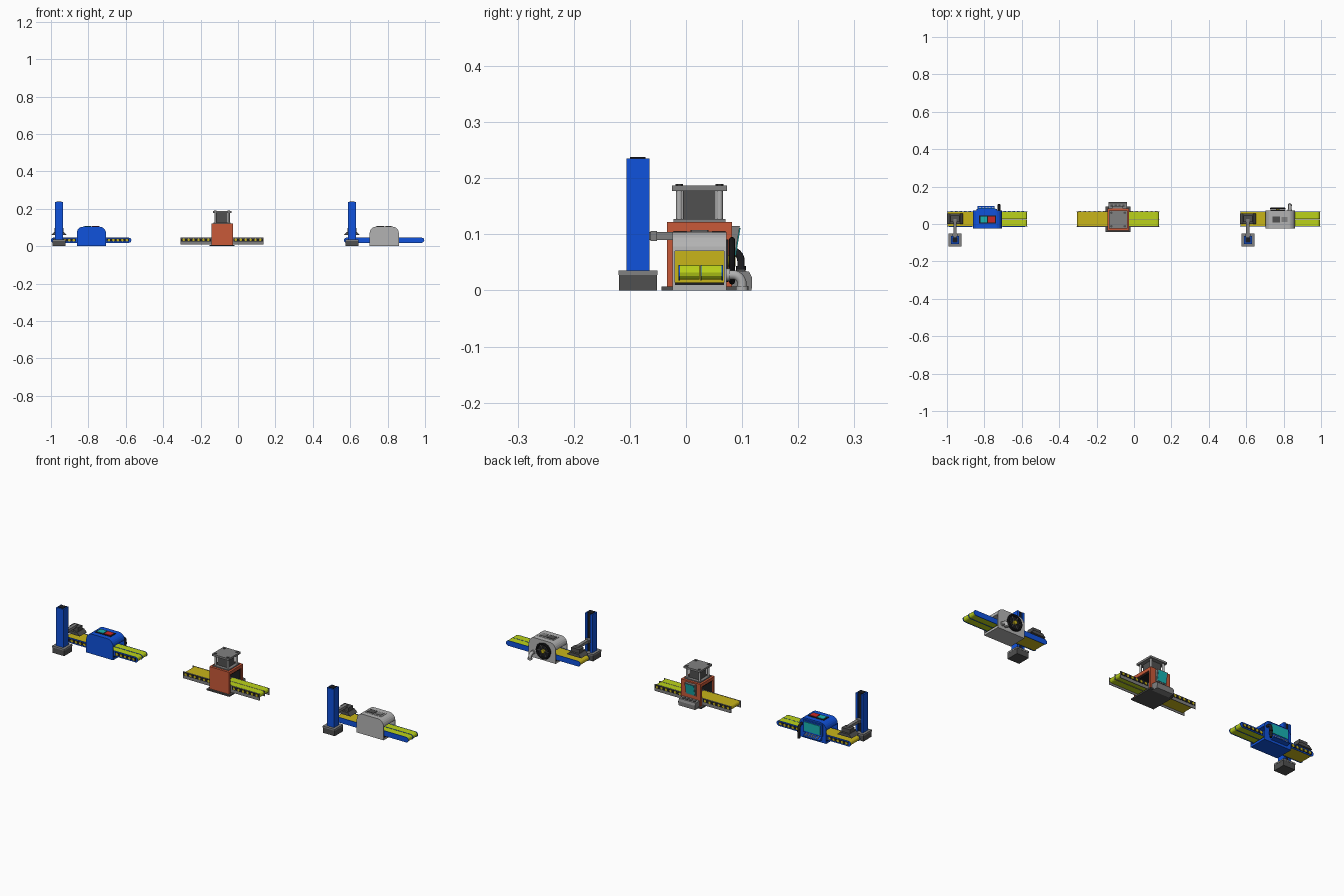
import bpy, bmesh
from math import pi, sin, cos
from mathutils import Vector

if "Cube" in bpy.data.objects:
    bpy.data.objects.remove(bpy.data.objects["Cube"])


def mat(name, r, g, b):
    m = bpy.data.materials.new(name)
    m.diffuse_color = (r, g, b, 1)
    m.use_nodes = True
    m.node_tree.nodes["Principled BSDF"].inputs["Base Color"].default_value = m.diffuse_color
    return m


BLUE = mat("blue", 0.005, 0.085, 0.72)
ORANGE = mat("orange", 0.58, 0.1, 0.04)
YELLOW = mat("yellow", 0.58, 0.46, 0.01)
LIME = mat("lime", 0.5, 0.65, 0.01)
TEAL = mat("teal", 0.01, 0.45, 0.45)
RED = mat("red", 0.6, 0.02, 0.02)
DARK = mat("dark", 0.012, 0.012, 0.014)
STEEL = mat("steel", 0.22, 0.22, 0.22)
IRON = mat("iron", 0.08, 0.08, 0.08)
PALE = mat("pale", 0.45, 0.45, 0.45)


def prism(name, pts, axis, a, b, m):
    """Extrude a profile: axis 'y' takes (x, z) points, axis 'x' takes (y, z)."""
    bm = bmesh.new()
    put = (lambda p: (p[0], a, p[1])) if axis == 'y' else (lambda p: (a, p[0], p[1]))
    f = bm.faces.new([bm.verts.new(put(p)) for p in pts])
    r = bmesh.ops.extrude_face_region(bm, geom=[f])
    d = Vector((0, b - a, 0)) if axis == 'y' else Vector((b - a, 0, 0))
    bmesh.ops.translate(bm, vec=d, verts=[v for v in r['geom'] if isinstance(v, bmesh.types.BMVert)])
    bmesh.ops.recalc_face_normals(bm, faces=bm.faces)
    me = bpy.data.meshes.new(name)
    bm.to_mesh(me)
    bm.free()
    me.materials.append(m)
    ob = bpy.data.objects.new(name, me)
    bpy.context.collection.objects.link(ob)
    return ob


def box(name, x0, x1, y0, y1, z0, z1, m):
    return prism(name, [(x0, z0), (x1, z0), (x1, z1), (x0, z1)], 'y', y0, y1, m)


def cyl(name, loc, r, h, m, axis='z', n=16):
    rot = {'z': (0, 0, 0), 'y': (pi / 2, 0, 0), 'x': (0, pi / 2, 0)}[axis]
    bpy.ops.mesh.primitive_cylinder_add(vertices=n, radius=r, depth=h, location=loc, rotation=rot)
    ob = bpy.context.object
    ob.name = name
    ob.data.materials.append(m)
    bpy.ops.object.shade_smooth_by_angle()
    return ob


def pipe(name, pts, r, m):
    cu = bpy.data.curves.new(name, 'CURVE')
    cu.dimensions = '3D'
    cu.bevel_depth, cu.bevel_resolution, cu.use_fill_caps = r, 3, True
    s = cu.splines.new('POLY')
    s.points.add(len(pts) - 1)
    for q, p in zip(s.points, pts):
        q.co = (*p, 1)
    cu.materials.append(m)
    ob = bpy.data.objects.new(name, cu)
    bpy.context.collection.objects.link(ob)


def elbow(name, x, y0, y1, z0, z1, r, m):
    # Runs out from the back, bends and drops down
    R = min(y1 - y0, z1 - z0) * 0.7
    bend = [(x, y1 - R + R * sin(t * pi / 12), z1 - R + R * cos(t * pi / 12)) for t in range(7)]
    pipe(name, [(x, y0, z1)] + bend + [(x, y1, z0)], r, m)


def stadium(x0, x1, z0, z1, n=6):
    r, zc = (z1 - z0) / 2, (z0 + z1) / 2
    right = [(x1 - r + r * cos(t), zc + r * sin(t)) for t in [-pi / 2 + pi * i / n for i in range(n + 1)]]
    left = [(x0 + r - r * cos(t), zc - r * sin(t)) for t in [-pi / 2 + pi * i / n for i in range(n + 1)]]
    return right + left


def belts(n, x0, xm, x1):
    # Wide infeed belt, then two narrow outfeed lanes
    prism(n + "_infeed_belt", stadium(x0 + .003, xm, .02, .044), 'y', -.011, .063, YELLOW)
    for i, y in enumerate((-.011, .028)):
        prism(f"{n}_outfeed_belt_{i}", stadium(xm, x1 - .002, .02, .045), 'y', y, y + .035, LIME)


def rollers(n, spans, ys, z):
    # Dark strips with yellow roller ends on the outside of the rails
    for x0, x1 in spans:
        for y in ys:
            box(n + "_roller_strip", x0, x1, y - .0012, y + .0012, z - .008, z + .008, DARK)
            k = round((x1 - x0) / .026)
            for i in range(k):
                cyl(n + "_roller_end", (x0 + (i + .5) * (x1 - x0) / k, y, z), .0068, .005, YELLOW, 'y', 10)


def loader(n, cx):
    # Lift tower as a channel open towards the conveyor
    box(n + "_tower_base", cx - .034, cx + .034, -.119, -.052, 0, .028, IRON)
    box(n + "_tower_base_cap", cx - .035, cx + .035, -.12, -.051, .028, .036, STEEL)
    box(n + "_tower_front", cx - .021, cx + .021, -.106, -.078, .036, .235, BLUE)
    for s in (-1, 1):
        a, b = sorted((cx + s * .009, cx + s * .021))
        box(n + "_tower_side", a, b, -.078, -.065, .036, .235, BLUE)
    box(n + "_tower_slot", cx - .009, cx + .009, -.079, -.074, .036, .235, DARK)
    box(n + "_tower_cap", cx - .014, cx + .014, -.1, -.072, .235, .238, DARK)
    # Arm and gripper
    box(n + "_arm", cx - .009, cx + .009, -.078, .028, .09, .104, STEEL)
    box(n + "_arm_collar", cx - .013, cx + .013, -.063, -.052, .088, .106, STEEL)
    box(n + "_gripper_head", cx - .024, cx + .024, .01, .046, .074, .096, IRON)
    prism(n + "_gripper_plate", [(cx - .042, .06), (cx + .042, .06), (cx + .026, .076), (cx - .026, .076)],
          'y', -.001, .057, IRON)


def cell(n, dx, shell):
    x0, x1, h, r = -.862 + dx, -.706 + dx, .104, .034
    arc = [i * pi / 12 for i in range(7)]
    top = [(x1 - r + r * cos(t), h - r + r * sin(t)) for t in arc]
    top += [(x0 + r - r * sin(t), h - r + r * cos(t)) for t in arc]
    # Housing: two side walls, roof and floor around an open tunnel
    for y in (-.024, .068):
        prism(n + "_side_wall", [(x0, 0), (x1, 0)] + top, 'y', y, y + .004, shell)
    prism(n + "_roof", top, 'y', -.02, .068, shell)
    box(n + "_floor", x0, x1, -.02, .068, 0, .01, shell)
    box(n + "_tunnel_floor", x0 + .002, x1 - .002, -.0195, .0675, .01, .014, DARK)
    box(n + "_inner_panel", -.79 + dx, -.785 + dx, -.02, .068, .014, .07, YELLOW)
    # Conveyor with round-ended rails
    belts(n, -1 + dx, -.785 + dx, -.57 + dx)
    for y in (-.0135, .0255, .0635):
        lo = -1 + dx if y != .0255 else -.785 + dx
        prism(n + "_rail", stadium(lo, -.57 + dx, .018, .0455), 'y', y, y + .0025, BLUE)
    loader(n, -.957 + dx)


# Blue cell
cell("blue_cell", 0, BLUE)
rollers("blue_cell", [(-.988, -.866), (-.702, -.582)], (-.0137, .0662), .032)
box("blue_cell_screen_bezel", -.83, -.738, .002, .046, .104, .106, DARK)
box("blue_cell_top_screen", -.822, -.786, .008, .04, .106, .108, TEAL)
box("blue_cell_top_panel", -.781, -.744, .008, .04, .106, .108, RED)
box("blue_cell_back_frame", -.842, -.732, .072, .08, .034, .096, BLUE)
box("blue_cell_back_screen", -.834, -.74, .08, .083, .042, .089, TEAL)
prism("blue_cell_keyboard", [(.072, .012), (.095, .016), (.095, .02), (.072, .034)], 'x', -.838, -.745, BLUE)
for i in range(5):
    for j in range(2):
        x, y = -.828 + i * .017, .077 + j * .009
        box("blue_cell_key", x, x + .01, y, y + .005, .02, .034 - j * .006, PALE)
elbow("blue_cell_hose", -.722, .07, .098, .004, .072, .007, DARK)
cyl("blue_cell_hose_collar", (-.722, .098, .04), .009, .008, DARK)

# Pale cell
D = 1.566
cell("pale_cell", D, PALE)
box("pale_cell_hatch", -.832 + D, -.738 + D, .002, .046, .104, .1055, PALE)
box("pale_cell_vent", -.826 + D, -.786 + D, .008, .04, .1055, .108, IRON)
box("pale_cell_cover", -.778 + D, -.746 + D, .01, .038, .1055, .108, STEEL)
# Hand wheel on the back
wc = Vector((-.797 + D, .082, .053))
bpy.ops.mesh.primitive_torus_add(location=wc, rotation=(pi / 2, 0, 0), major_radius=.037, minor_radius=.0055,
                                 major_segments=32, minor_segments=8)
wheel = bpy.context.object
wheel.name = "hand_wheel_rim"
wheel.data.materials.append(DARK)
bpy.ops.object.shade_smooth_by_angle()
cyl("hand_wheel_disc", (wc.x, .074, wc.z), .038, .004, DARK, 'y', 32)
cyl("hand_wheel_hub", (wc.x, .08, wc.z), .01, .016, YELLOW, 'y')
for i in range(6):
    t = i * pi / 3
    pipe("hand_wheel_spoke", [tuple(wc), (wc.x + .036 * cos(t), wc.y, wc.z + .036 * sin(t))], .0025, STEEL)
elbow("pale_cell_pipe", -.733 + D, .07, .1, .004, .028, .0085, PALE)
cyl("pale_cell_pipe_flange", (-.733 + D, .1, .004), .011, .008, PALE)
cyl("pale_cell_pipe_collar", (-.733 + D, .075, .028), .011, .007, PALE, 'y')

# Orange press: open arch on a base plate
P = "press"
px0, px1 = -.142, -.028
box(P + "_base_plate", -.152, -.019, -.044, .093, 0, .007, IRON)
box(P + "_front_wall", px0, px1, -.034, -.022, .007, .122, ORANGE)
box(P + "_back_wall", px0, px1, .07, .082, .007, .122, ORANGE)
box(P + "_roof", px0, px1, -.022, .07, .105, .122, ORANGE)
box(P + "_inner_lining", px0 + .006, px1 - .006, -.022, .07, .098, .105, DARK)
for y in (-.022, .067):
    box(P + "_inner_side", px0 + .006, px1 - .006, y, y + .003, .007, .1, DARK)
# Ram block held between two plates by four columns
cx, cy = -.085, .024
box(P + "_lower_plate", cx - .046, cx + .046, -.022, .07, .122, .127, STEEL)
box(P + "_ram", cx - .029, cx + .029, -.005, .053, .127, .178, IRON)
box(P + "_upper_plate", cx - .049, cx + .049, -.025, .073, .177, .187, STEEL)
for sx in (-1, 1):
    for sy in (-1, 1):
        x, y = cx + sx * .036, cy + sy * .036
        cyl(P + "_column", (x, y, .152), .0055, .052, PALE)
        cyl(P + "_column_nut", (x, y, .188), .007, .003, IRON, 'z', 6)
# Operator screen and console at the back
prism(P + "_screen_case", [(.082, .055), (.086, .055), (.096, .115), (.082, .115)], 'x', -.118, -.058, STEEL)
prism(P + "_screen", [(.086, .06), (.0885, .06), (.097, .111), (.0945, .111)], 'x', -.112, -.064, TEAL)
prism(P + "_console", [(.082, 0), (.117, 0), (.118, .022), (.112, .034), (.082, .036)], 'x', -.135, -.038, STEEL)
for i in range(4):
    box(P + "_console_button", -.125 + i * .021, -.113 + i * .021, .09, .105, .033, .038, IRON)
# Press conveyor with square steel side rails
belts(P, -.307, -.085, .136)
for y in (-.0145, .0635):
    box(P + "_rail", -.307, .136, y, y + .003, .01, .045, STEEL)
box(P + "_middle_rail", -.085, .136, .0247, .0273, .018, .0455, STEEL)
rollers(P, [(-.304, -.145), (-.025, .133)], (-.0147, .0667), .034)
